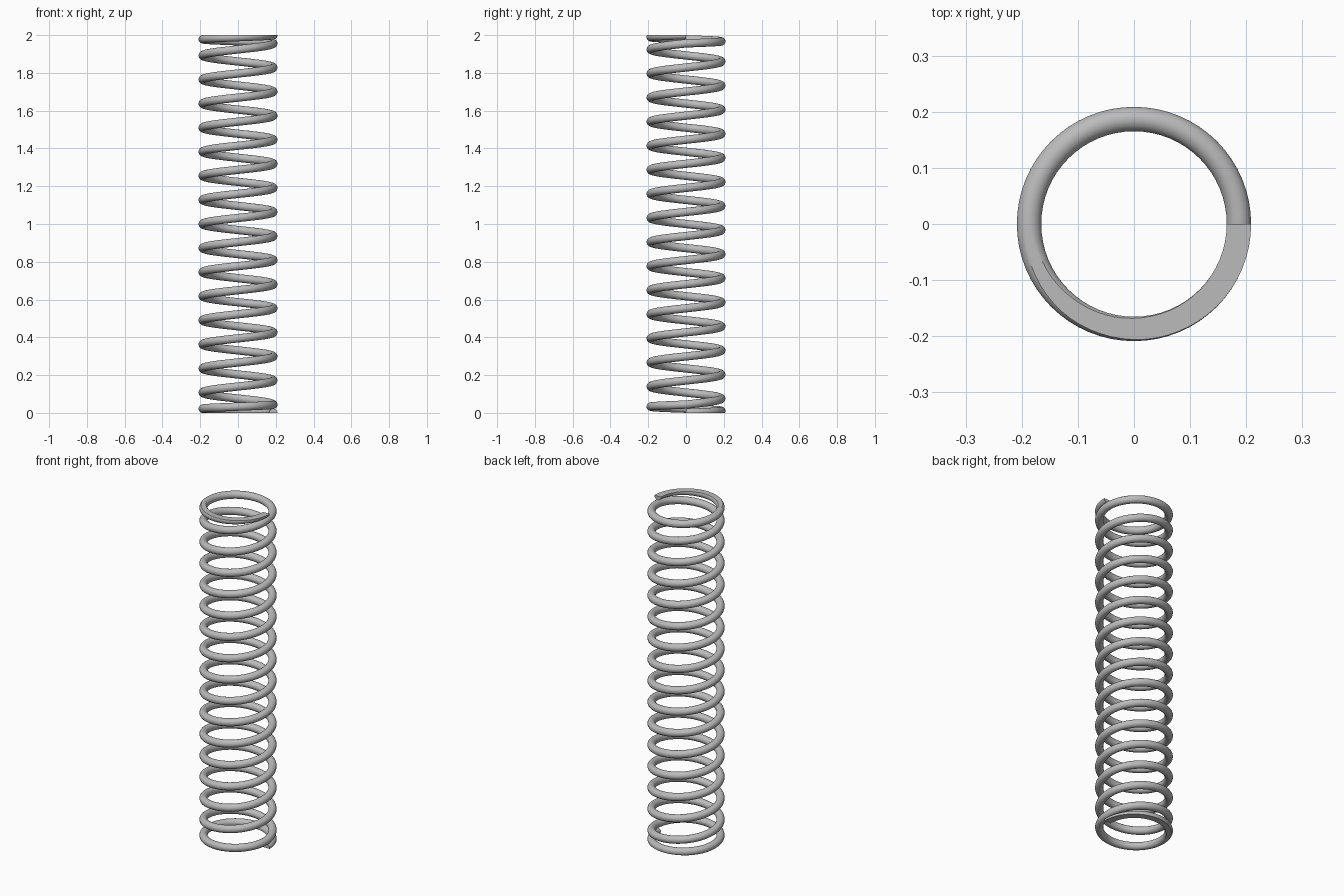
import bpy, bmesh, math
from mathutils import Vector

cube = bpy.data.objects.get("Cube")
if cube:
    bpy.data.objects.remove(cube, do_unlink=True)

HEIGHT = 2.0
COIL_R = 0.187       # centre line of the wire
WIRE_R = 0.022
OPEN_TURNS = 15      # plus one closed turn at each end
STEPS = 64           # per turn
SIDES = 20

steel = bpy.data.materials.new("steel grey")
steel.use_nodes = True
GREY = (0.5, 0.5, 0.5, 1.0)
steel.diffuse_color = GREY
steel.node_tree.nodes["Principled BSDF"].inputs["Base Color"].default_value = GREY


def centre_height(turn):
    """Closed end turns rise by one wire thickness, open turns share the rest."""
    closed = 2 * WIRE_R
    pitch = (HEIGHT - 2 * closed) / OPEN_TURNS
    if turn < 1:
        return closed * turn
    if turn > OPEN_TURNS + 1:
        return HEIGHT - closed * (OPEN_TURNS + 2 - turn)
    return closed + pitch * (turn - 1)


# Sweep the round wire along the helix
bm = bmesh.new()
rings = []
for i in range((OPEN_TURNS + 2) * STEPS + 1):
    turn = i / STEPS
    a = math.tau * turn
    z = centre_height(turn)
    out = Vector((math.cos(a), math.sin(a), 0))
    along = Vector((-math.sin(a), math.cos(a), 0))
    slope = (centre_height(turn + 0.01) - centre_height(turn - 0.01)) / 0.02 / (math.tau * COIL_R)
    # End sections stay upright, the others lean with the helix
    if i in (0, (OPEN_TURNS + 2) * STEPS):
        slope = 0
    up = (Vector((0, 0, 1)) - along * slope).normalized()
    ring = []
    for k in range(SIDES):
        b = math.tau * (k + 0.5) / SIDES
        p = out * (COIL_R + WIRE_R * math.cos(b)) + up * (WIRE_R * math.sin(b))
        ring.append(bm.verts.new(p + Vector((0, 0, z))))
    rings.append(ring)
for r0, r1 in zip(rings, rings[1:]):
    for k in range(SIDES):
        n = (k + 1) % SIDES
        bm.faces.new((r0[k], r0[n], r1[n], r1[k]))
bm.faces.new(rings[0])
bm.faces.new(rings[-1])

# Grind both ends flat
for z, direction in ((0, -1), (HEIGHT, 1)):
    cut = bmesh.ops.bisect_plane(
        bm, geom=bm.verts[:] + bm.edges[:] + bm.faces[:], dist=1e-6,
        plane_co=(0, 0, z), plane_no=(0, 0, direction), clear_outer=True)
    rim = [e for e in cut["geom_cut"] if isinstance(e, bmesh.types.BMEdge) and e.is_boundary]
    bmesh.ops.triangle_fill(bm, edges=rim, use_beauty=True, normal=(0, 0, direction))
bmesh.ops.recalc_face_normals(bm, faces=bm.faces[:])

mesh = bpy.data.meshes.new("coil_spring")
bm.to_mesh(mesh)
bm.free()
mesh.materials.append(steel)
spring = bpy.data.objects.new("coil_spring", mesh)
bpy.context.collection.objects.link(spring)
bpy.ops.object.select_all(action="DESELECT")
spring.select_set(True)
bpy.context.view_layer.objects.active = spring
bpy.ops.object.shade_smooth_by_angle(angle=math.radians(30))
